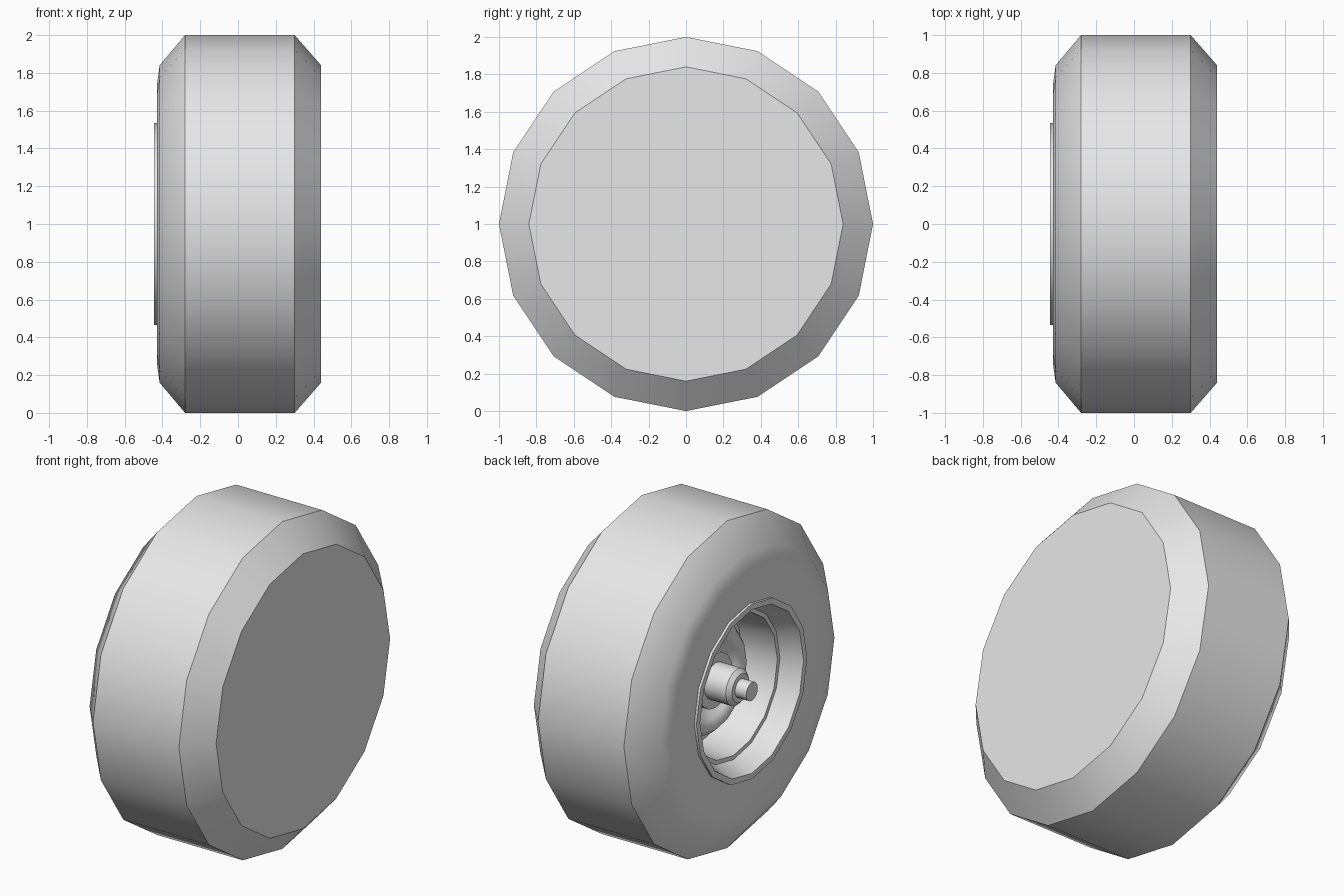
import bpy, bmesh
from math import sin, cos, pi, radians

if "Cube" in bpy.data.objects:
    bpy.data.objects.remove(bpy.data.objects["Cube"], do_unlink=True)

SIDES = 16
AXLE_HEIGHT = 1.0

grey = bpy.data.materials.new("light grey")
grey.use_nodes = True
grey.diffuse_color = (0.8, 0.8, 0.8, 1)
grey.node_tree.nodes["Principled BSDF"].inputs["Base Color"].default_value = grey.diffuse_color


def lathe(name, profile, cap_start=False, cap_end=False, angle=33):
    """Revolve (x, radius) points around the x axis."""
    bm = bmesh.new()
    rings = []
    for x, r in profile:
        rings.append([bm.verts.new((x, r * sin(2 * pi * k / SIDES), r * cos(2 * pi * k / SIDES)))
                      for k in range(SIDES)])
    for a, b in zip(rings, rings[1:]):
        for k in range(SIDES):
            n = (k + 1) % SIDES
            bm.faces.new((a[k], a[n], b[n], b[k]))
    if cap_start:
        bm.faces.new(rings[0][::-1])
    if cap_end:
        bm.faces.new(rings[-1])
    mesh = bpy.data.meshes.new(name)
    bm.to_mesh(mesh)
    bm.free()
    mesh.materials.append(grey)
    obj = bpy.data.objects.new(name, mesh)
    obj.location.z = AXLE_HEIGHT
    bpy.context.collection.objects.link(obj)
    bpy.ops.object.select_all(action='DESELECT')
    obj.select_set(True)
    bpy.context.view_layer.objects.active = obj
    bpy.ops.object.shade_smooth_by_angle(angle=radians(angle))
    return obj


# Tyre: flat closed side, bevels, tread and rounded open sidewall
lathe("tyre", [(0.44, 0.84), (0.30, 1.0), (-0.28, 1.0), (-0.415, 0.84),
               (-0.43, 0.73), (-0.43, 0.52)], cap_start=True, angle=40)

# Rim: thin raised lip, flared bowl, small step and inner barrel
lathe("rim", [(-0.42, 0.535), (-0.445, 0.535), (-0.445, 0.50), (-0.40, 0.485),
              (-0.36, 0.465), (-0.32, 0.45), (-0.32, 0.425), (-0.20, 0.415),
              (-0.10, 0.40)])

# Dish: bulging centre disc at the bottom of the barrel
lathe("wheel_dish", [(-0.10, 0.41), (-0.10, 0.36), (-0.16, 0.335), (-0.20, 0.30),
                     (-0.205, 0.27), (-0.18, 0.23), (-0.14, 0.20), (-0.13, 0.15)],
      cap_end=True, angle=45)

# Hub: mounting flange with a chamfered collar
lathe("hub", [(-0.12, 0.165), (-0.20, 0.165), (-0.20, 0.11), (-0.345, 0.11),
              (-0.37, 0.085)], cap_end=True)

# Axle tip
lathe("axle_tip", [(-0.36, 0.056), (-0.446, 0.056)], cap_end=True)
